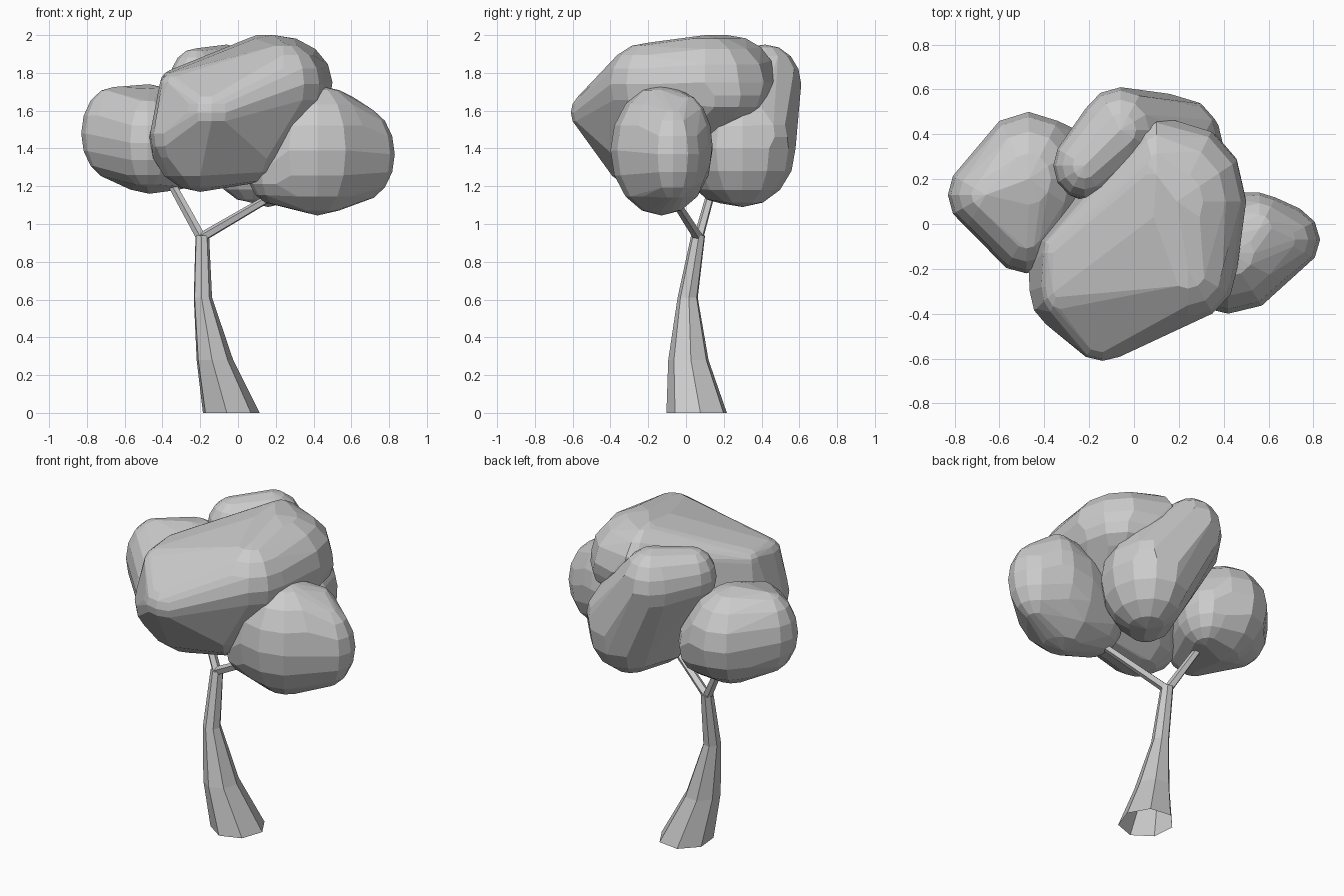
import bpy, bmesh, math
from mathutils import Vector, Matrix

if "Cube" in bpy.data.objects:
    bpy.data.objects.remove(bpy.data.objects["Cube"])


def finish(bm, name):
    bmesh.ops.recalc_face_normals(bm, faces=bm.faces)
    me = bpy.data.meshes.new(name)
    bm.to_mesh(me)
    bm.free()
    ob = bpy.data.objects.new(name, me)
    bpy.context.collection.objects.link(ob)
    return ob


def tube(name, stations, sides, turn=0.0):
    """Flat-sided tube through (x, y, z, rx, ry) stations, open at the foot."""
    bm = bmesh.new()
    rings = []
    for x, y, z, rx, ry in stations:
        angles = [turn + 2 * math.pi * i / sides for i in range(sides)]
        rings.append([bm.verts.new((x + rx * math.cos(a), y + ry * math.sin(a), z))
                      for a in angles])
    for r0, r1 in zip(rings, rings[1:]):
        for i in range(sides):
            j = (i + 1) % sides
            bm.faces.new((r0[i], r0[j], r1[j], r1[i]))
    bm.faces.new(rings[-1])
    return finish(bm, name)


def branch(name, a, b, radius):
    """Straight tapered stick between two points."""
    a, b = Vector(a), Vector(b)
    d = b - a
    m = Matrix.Translation((a + b) / 2) @ d.to_track_quat('Z', 'Y').to_matrix().to_4x4()
    bm = bmesh.new()
    bmesh.ops.create_cone(bm, cap_ends=True, segments=5, radius1=radius,
                          radius2=radius * 0.8, depth=d.length, matrix=m)
    return finish(bm, name)


def clump(name, lumps):
    """Faceted leaf clump: skin stretched over a few ellipsoids (centre, radii)."""
    bm = bmesh.new()
    for c, r in lumps:
        m = Matrix.Translation(c) @ Matrix.Diagonal((*r, 1))
        bmesh.ops.create_uvsphere(bm, u_segments=12, v_segments=8, radius=1.0, matrix=m)
    # keep only the points, then wrap them
    pts = [v.co.copy() for v in bm.verts]
    bm.clear()
    for p in pts:
        bm.verts.new(p)
    bmesh.ops.convex_hull(bm, input=list(bm.verts))
    bmesh.ops.delete(bm, geom=[v for v in bm.verts if not v.link_faces], context='VERTS')
    bmesh.ops.dissolve_limit(bm, angle_limit=math.radians(5), verts=list(bm.verts),
                             edges=list(bm.edges))
    return finish(bm, name)


# Leaning trunk, flared at the foot
tube("trunk", [(-0.04, 0.06, 0.0, 0.155, 0.165),
               (-0.125, 0.015, 0.28, 0.10, 0.11),
               (-0.187, 0.01, 0.61, 0.05, 0.055),
               (-0.19, 0.065, 0.94, 0.037, 0.038)], 7, 0.1)

# Two forking branches
branch("left_branch", (-0.19, 0.065, 0.92), (-0.40, 0.17, 1.30), 0.027)
branch("right_branch", (-0.19, 0.065, 0.93), (0.22, -0.09, 1.17), 0.027)

# Foliage
clump("main_foliage", [((-0.20, -0.20, 1.46), (0.27, 0.27, 0.29)),
                       ((-0.32, -0.30, 1.48), (0.145, 0.17, 0.18)),
                       ((-0.33, -0.13, 1.75), (0.08, 0.10, 0.07)),
                       ((-0.33, -0.28, 1.71), (0.09, 0.14, 0.10)),
                       ((-0.14, -0.48, 1.59), (0.15, 0.13, 0.12)),
                       ((0.05, -0.18, 1.43), (0.22, 0.23, 0.22)),
                       ((0.24, -0.20, 1.74), (0.22, 0.23, 0.22)),
                       ((0.10, 0.22, 1.78), (0.12, 0.25, 0.22)),
                       ((0.25, 0.15, 1.68), (0.24, 0.28, 0.16)),
                       ((0.19, 0.10, 1.75), (0.31, 0.36, 0.25))])
clump("right_foliage", [((0.42, -0.13, 1.39), (0.30, 0.27, 0.345)),
                        ((0.56, -0.02, 1.42), (0.14, 0.16, 0.27)),
                        ((0.65, -0.07, 1.37), (0.18, 0.16, 0.25)),
                        ((0.20, -0.12, 1.28), (0.15, 0.20, 0.18))])
clump("left_foliage", [((-0.47, 0.20, 1.45), (0.26, 0.30, 0.29)),
                       ((-0.66, 0.13, 1.48), (0.17, 0.17, 0.245)),
                       ((-0.32, 0.25, 1.38), (0.15, 0.19, 0.20)),
                       ((-0.48, -0.04, 1.43), (0.18, 0.18, 0.24))])
clump("back_foliage", [((0.16, 0.30, 1.40), (0.25, 0.28, 0.31)),
                       ((0.08, 0.18, 1.36), (0.22, 0.18, 0.25)),
                       ((0.22, 0.38, 1.46), (0.16, 0.18, 0.17)),
                       ((-0.22, 0.26, 1.76), (0.14, 0.15, 0.17)),
                       ((-0.06, 0.42, 1.74), (0.18, 0.19, 0.21))])
